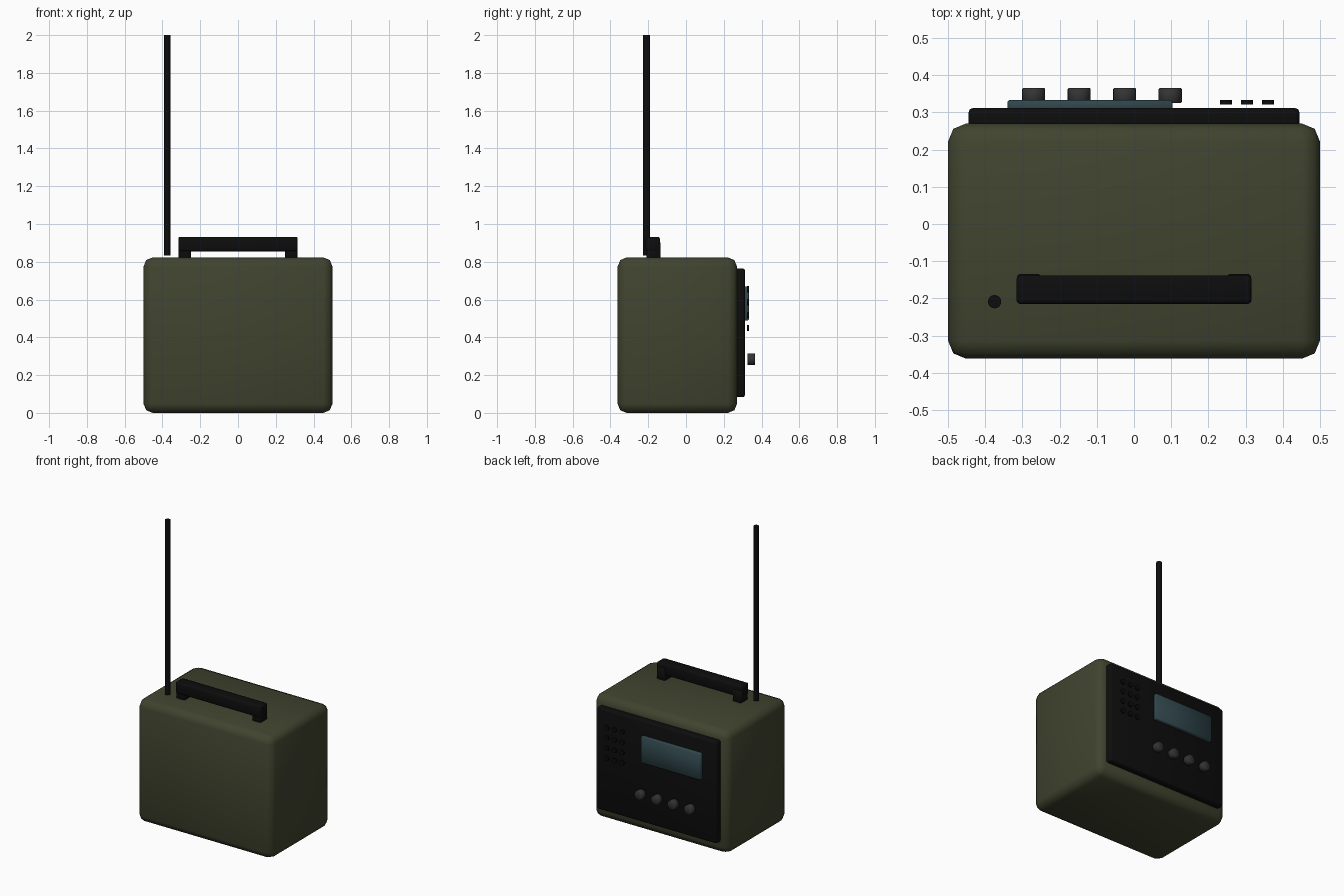
import bpy, math

if "Cube" in bpy.data.objects:
    bpy.data.objects.remove(bpy.data.objects["Cube"])


def mat(name, rgb):
    m = bpy.data.materials.new(name)
    m.diffuse_color = (*rgb, 1)
    m.use_nodes = True
    m.node_tree.nodes["Principled BSDF"].inputs["Base Color"].default_value = m.diffuse_color
    return m


OLIVE = mat("olive_green", (0.052, 0.057, 0.028))
BLACK = mat("black", (0.004, 0.004, 0.004))
TEAL = mat("screen_teal", (0.030, 0.062, 0.072))
GREY = mat("knob_grey", (0.035, 0.035, 0.035))


def finish(name, material, bevel, segments):
    ob = bpy.context.object
    ob.name = name
    bpy.ops.object.transform_apply(location=False, rotation=True, scale=True)
    ob.data.materials.append(material)
    if bevel:
        b = ob.modifiers.new("bevel", 'BEVEL')
        b.width, b.segments = bevel, segments
        bpy.ops.object.modifier_apply(modifier="bevel")
    bpy.ops.object.shade_smooth_by_angle(angle=math.radians(50))
    return ob


def box(name, material, x, y, z, bevel=0.0, segments=2):
    lo, hi = zip(x, y, z)
    bpy.ops.mesh.primitive_cube_add(size=1, location=[(a + b) / 2 for a, b in zip(lo, hi)])
    bpy.context.object.scale = [b - a for a, b in zip(lo, hi)]
    return finish(name, material, bevel, segments)


def rod(name, material, centre, radius, depth, along_y=True, bevel=0.0, sides=20):
    bpy.ops.mesh.primitive_cylinder_add(
        vertices=sides, radius=radius, depth=depth, location=centre,
        rotation=(math.pi / 2 if along_y else 0, 0, 0))
    return finish(name, material, bevel, 1)


# Case and control panel on the +y side
box("case", OLIVE, (-0.5, 0.5), (-0.362, 0.27), (0, 0.823), 0.048, 2)
box("control_panel", BLACK, (-0.445, 0.445), (0.25, 0.312), (0.083, 0.765), 0.012, 2)
box("screen", TEAL, (-0.34, 0.103), (0.30, 0.333), (0.49, 0.668), 0.004, 1)

# Row of knobs
for i in range(4):
    rod(f"knob_{i + 1}", GREY, (-0.27 + 0.1225 * i, 0.3455, 0.284), 0.031, 0.041, bevel=0.003)

# Speaker grille: 3 x 4 small discs
for c in range(3):
    for r in range(4):
        rod(f"speaker_dot_{c + 1}_{r + 1}", BLACK,
            (0.247 + 0.0565 * c, 0.3275, 0.45 + 0.068 * r), 0.0165, 0.011, sides=14)

# Carrying handle: bar on two legs
box("handle_bar", BLACK, (-0.316, 0.316), (-0.215, -0.138), (0.855, 0.932), 0.01, 2)
for name, s in (("left", -1), ("right", 1)):
    box(f"handle_leg_{name}", BLACK, sorted((s * 0.25, s * 0.314)), (-0.21, -0.134),
        (0.80, 0.905), 0.006, 1)

# Antenna
rod("antenna", BLACK, (-0.375, -0.209, 1.4165), 0.018, 1.167, along_y=False, sides=16)
